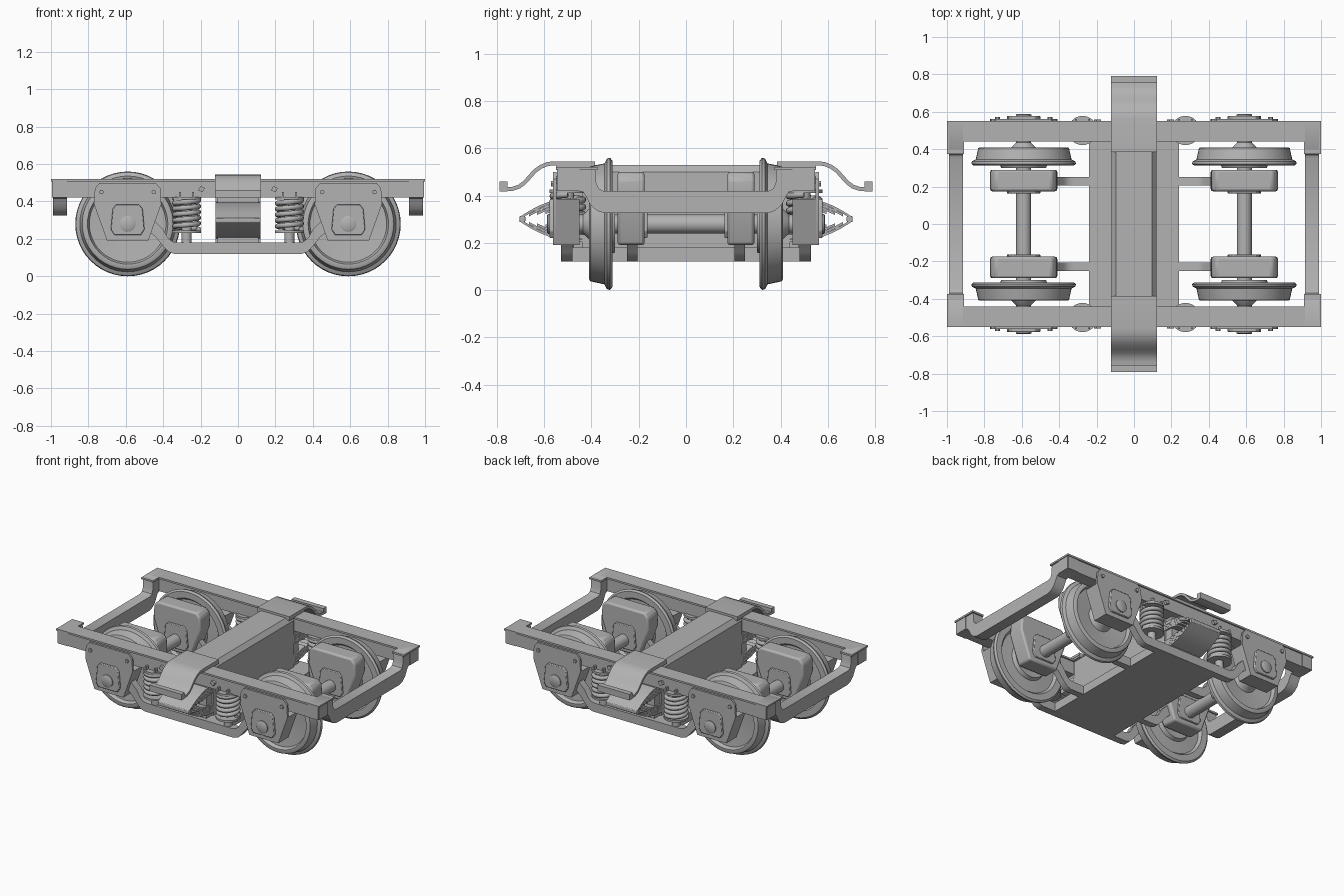
import bpy, bmesh, math
from mathutils import Vector

if "Cube" in bpy.data.objects:
    bpy.data.objects.remove(bpy.data.objects["Cube"])

grey = bpy.data.materials.new("steel grey")
grey.diffuse_color = (0.45, 0.45, 0.45, 1)
grey.use_nodes = True
grey.node_tree.nodes["Principled BSDF"].inputs["Base Color"].default_value = grey.diffuse_color


def finish(name, bm, smooth=True, bevel=0):
    bmesh.ops.recalc_face_normals(bm, faces=bm.faces)
    me = bpy.data.meshes.new(name)
    bm.to_mesh(me)
    bm.free()
    me.materials.append(grey)
    ob = bpy.data.objects.new(name, me)
    bpy.context.collection.objects.link(ob)
    if bevel:
        m = ob.modifiers.new("bevel", 'BEVEL')
        m.width, m.segments = bevel, 2
    bpy.ops.object.select_all(action='DESELECT')
    ob.select_set(True)
    bpy.context.view_layer.objects.active = ob
    if smooth:
        bpy.ops.object.shade_smooth_by_angle(angle=math.radians(35))
    return ob


def prism(name, pts, axis, a, b, bevel=0):
    """Extrude a profile along x (pts are y,z) or y (pts are x,z)."""
    put = (lambda p, t: (t, p[0], p[1])) if axis == 'x' else (lambda p, t: (p[0], t, p[1]))
    bm = bmesh.new()
    lo = [bm.verts.new(put(p, a)) for p in pts]
    hi = [bm.verts.new(put(p, b)) for p in pts]
    bm.faces.new(lo)
    bm.faces.new(hi[::-1])
    for i in range(len(pts)):
        j = (i + 1) % len(pts)
        bm.faces.new((lo[i], hi[i], hi[j], lo[j]))
    return finish(name, bm, True, bevel)


def box(name, x0, x1, y0, y1, z0, z1, bevel=0):
    return prism(name, [(x0, z0), (x1, z0), (x1, z1), (x0, z1)], 'y', y0, y1, bevel)


def lathe(name, prof, cx, cz, sy=1, n=48):
    """Spin (radius, y) points about a y-axis line through cx, cz."""
    bm = bmesh.new()
    rings = [[bm.verts.new((cx + r * math.cos(2 * math.pi * i / n), sy * y,
                            cz + r * math.sin(2 * math.pi * i / n))) for i in range(n)] for r, y in prof]
    for a, b in zip(rings, rings[1:]):
        for i in range(n):
            bm.faces.new((a[i], a[(i + 1) % n], b[(i + 1) % n], b[i]))
    bm.faces.new(rings[0])
    bm.faces.new(rings[-1])
    return finish(name, bm)


def post(name, x, y, z0, z1, r, n=24):
    bm = bmesh.new()
    bmesh.ops.create_cone(bm, cap_ends=True, segments=n, radius1=r, radius2=r, depth=z1 - z0)
    bmesh.ops.translate(bm, verts=bm.verts, vec=(x, y, (z0 + z1) / 2))
    return finish(name, bm)


def ribbon(path, t):
    """Closed outline of a strip of thickness t hanging below a path."""
    v = [Vector(p) for p in path]
    low = []
    for i, p in enumerate(v):
        d = (v[min(i + 1, len(v) - 1)] - v[max(i - 1, 0)]).normalized()
        n = Vector((d.y, -d.x))
        low.append(p + n * (t if n.y < 0 else -t))
    return [tuple(p) for p in v] + [tuple(p) for p in low[::-1]]


def coil(name, x, y, z0, z1, R, r, turns):
    cu = bpy.data.curves.new(name, 'CURVE')
    cu.dimensions, cu.bevel_depth, cu.bevel_resolution = '3D', r, 2
    cu.use_fill_caps = True
    n = int(turns * 24)
    sp = cu.splines.new('POLY')
    sp.points.add(n)
    for i, p in enumerate(sp.points):
        a = 2 * math.pi * turns * i / n
        p.co = (x + R * math.cos(a), y + R * math.sin(a), z0 + (z1 - z0) * i / n, 1)
    cu.materials.append(grey)
    bpy.context.collection.objects.link(bpy.data.objects.new(name, cu))


WX, WZ = 0.59, 0.28
HORN = [(-.11, .19), (.11, .19), (.18, .385), (.175, .47), (.15, .5), (-.15, .5), (-.175, .47), (-.18, .385)]
COVER = [(-.07, .22), (.07, .22), (.09, .25), (.08, .36), (.06, .385), (-.06, .385), (-.08, .36), (-.09, .25)]
WHEEL = [(.05, .31), (.07, .30), (.12, .30), (.13, .325), (.21, .33), (.225, .312), (.268, .312), (.28, .322),
         (.276, .335), (.256, .345), (.243, .405), (.235, .41), (.215, .41), (.205, .385),
         (.09, .375), (.07, .40), (.065, .41), (.035, .44)]

# Centre bolster and spring plank
box("spring_plank", -.24, .24, -.48, .48, .12, .18)
prism("bolster", [(-.12, .18), (.12, .18), (.12, .5), (.095, .53), (-.095, .53), (-.12, .5)], 'y', -.44, .44)

# Axles and wheels
for sx in (-1, 1):
    lathe("axle", [(.04, -.47), (.04, .47)], sx * WX, WZ, 1, 32)
    for sy in (-1, 1):
        lathe("wheel", WHEEL, sx * WX, WZ, sy)

# Dropped end beams
half = [(.545, .52), (.40, .52), (.385, .51), (.38, .49), (.38, .455), (.37, .43), (.35, .42)]
low = [(.345, .325), (.375, .335), (.405, .36), (.42, .39), (.435, .415), (.46, .42), (.545, .42)]
beam = half + [(-y, z) for y, z in half[::-1]] + [(-y, z) for y, z in low[::-1]] + low
for sx in (-1, 1):
    prism("end_beam", beam, 'x', sx * .915, sx * .99)
    for sy in (-1, 1):
        box("end_beam_pad", sx * .91, sx * 1.0, sy * .375, sy * .545, .508, .52)

for sy in (-1, 1):
    # Side rails: top flange over a deep web
    box("rail_flange", -1, 1, sy * .44, sy * .55, .508, .52)
    box("rail_web", -.995, .995, sy * .45, sy * .54, .42, .51)

    # Equalizer bars, outer pair and inner pair
    top = [(-.46, .31), (-.40, .25), (-.375, .205), (-.35, .185), (-.32, .18)]
    bot = [(-.34, .12), (-.37, .13), (-.40, .16), (-.44, .21), (-.50, .26)]
    eq = top + [(-x, z) for x, z in top[::-1]] + [(-x, z) for x, z in bot[::-1]] + bot
    prism("equalizer_bar", eq, 'y', sy * .48, sy * .53)
    prism("inner_equalizer_bar", eq, 'y', sy * .205, sy * .25)

    # Side bearer: curved step with an upturned lip
    path = [(.385, .545), (.56, .545), (.59, .541), (.62, .528), (.645, .51), (.67, .482),
            (.69, .46), (.71, .445), (.735, .437), (.765, .435)]
    prism("side_bearer", [(sy * y, z) for y, z in ribbon(path, .017)], 'x', -.122, .122)
    box("side_bearer_lip", -.122, .122, sy * .755, sy * .79, .418, .46)
    box("bearer_pad", -.12, .12, sy * .385, sy * .55, .515, .533)

    # Elliptic leaf spring: stacked leaves bowed up and down, shackle at each tip
    for k in range(5):
        L = .25 - k * .035
        for up in (-1, 1):
            arc = []
            for i in range(13):
                u = L * (i / 6 - 1)
                arc.append((sy * (.45 + u), .3 + up * (.012 + .085 * (1 - (u / .25) ** 2) - k * .012)))
            if up == 1:
                strip = arc + [(y, z - .011) for y, z in arc[::-1]]
            else:
                strip = arc + [(y, z + .011) for y, z in arc[::-1]]
            prism("spring_leaf", strip, 'x', -.12, .12)
    box("spring_shackle", -.12, .12, sy * .68, sy * .705, .287, .313, .005)
    box("spring_buckle", -.11, .11, sy * .40, sy * .50, .18, .43)

    for sx in (-1, 1):
        # Coil springs on the equalizers
        x, y = sx * .275, sy * .5
        coil("coil_spring", x, y, .252, .405, .064, .014, 5)
        post("spring_core", x, y, .18, .43, .027)
        post("spring_seat", x, y, .232, .245, .078, 32)
        post("spring_cap", x, y, .41, .425, .078, 32)
        for d in (-.035, .035):
            box("spring_bolt", x + d - .006, x + d + .006, sy * .54, sy * .562, .415, .45)
        c, r = sx * .195, .018
        prism("rail_bolt", [(c - r, .46), (c - .006, .482), (c + r, .472), (c + .006, .45)], 'y',
              sy * .54, sy * .558)

        # Pedestals, axle boxes and bearing caps
        cx = sx * WX
        shift = lambda P: [(cx + p[0], p[1]) for p in P]
        prism("pedestal", shift(HORN[:3] + HORN[-1:]), 'y', sy * .45, sy * .55)
        prism("pedestal_plate", shift(HORN), 'y', sy * .548, sy * .562)
        prism("axle_box", shift(COVER), 'y', sy * .555, sy * .577, .004)
        lathe("bearing_cap", [(.042, .57), (.042, .584), (.036, .588)], cx, WZ, sy, 32)
        for d in (-.14, .14):
            lathe("pedestal_bolt", [(.013, .56), (.013, .572)], cx + d, .45, sy, 6)

        # Inner motor housings around the axle
        prism("inner_housing", shift(HORN), 'y', sy * .175, sy * .29, .012)
        prism("inner_housing_cover", shift(COVER), 'y', sy * .163, sy * .18, .004)
